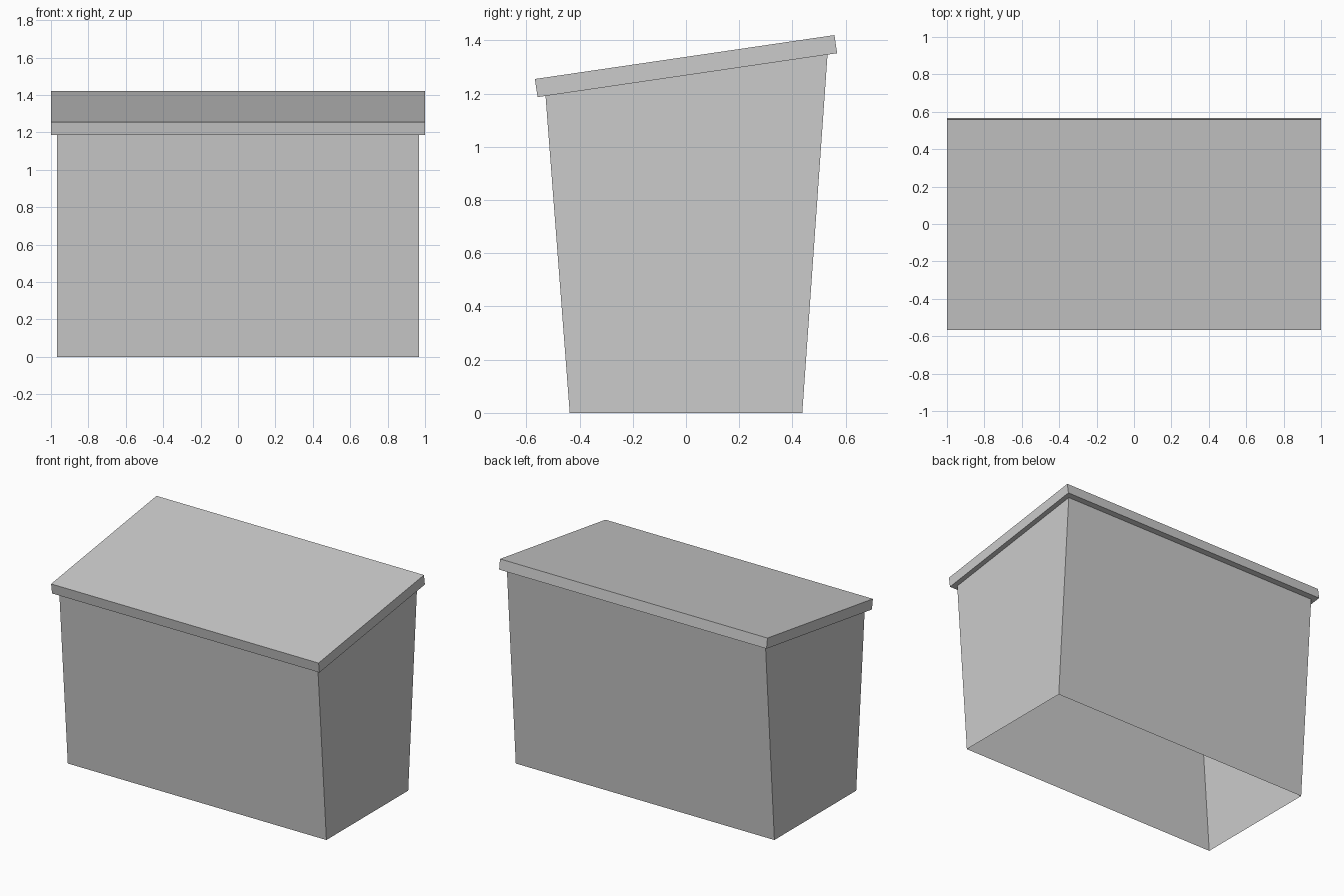
import bpy
import bmesh

cube = bpy.data.objects.get("Cube")
if cube:
    bpy.data.objects.remove(cube, do_unlink=True)

grey = bpy.data.materials.new("plain_grey")
grey.use_nodes = True
colour = (0.6, 0.6, 0.6, 1)
grey.diffuse_color = colour
grey.node_tree.nodes["Principled BSDF"].inputs["Base Color"].default_value = colour


def extrude_profile(name, profile, half_width, open_edges=()):
    """Sweep a side (y, z) profile across x, leaving the listed edges open."""
    bm = bmesh.new()
    right, left = [[bm.verts.new((x, y, z)) for y, z in profile]
                   for x in (-half_width, half_width)]
    bm.faces.new(right)
    bm.faces.new(left)
    count = len(profile)
    for i in range(count):
        if i not in open_edges:
            j = (i + 1) % count
            bm.faces.new((right[i], right[j], left[j], left[i]))
    bmesh.ops.recalc_face_normals(bm, faces=bm.faces)
    mesh = bpy.data.meshes.new(name)
    bm.to_mesh(mesh)
    bm.free()
    mesh.materials.append(grey)
    obj = bpy.data.objects.new(name, mesh)
    bpy.context.collection.objects.link(obj)
    return obj


# Tapered bin, hollow and open underneath, closed above by the lid
extrude_profile("bin_body",
                [(-0.437, 0), (0.437, 0), (0.532, 1.347), (-0.528, 1.192)],
                0.967, open_edges=(0, 2))

# Sloping slab lid with a small overhang all round
extrude_profile("sloped_lid",
                [(-0.558, 1.187), (0.568, 1.352), (0.558, 1.42), (-0.568, 1.255)],
                1.0)
